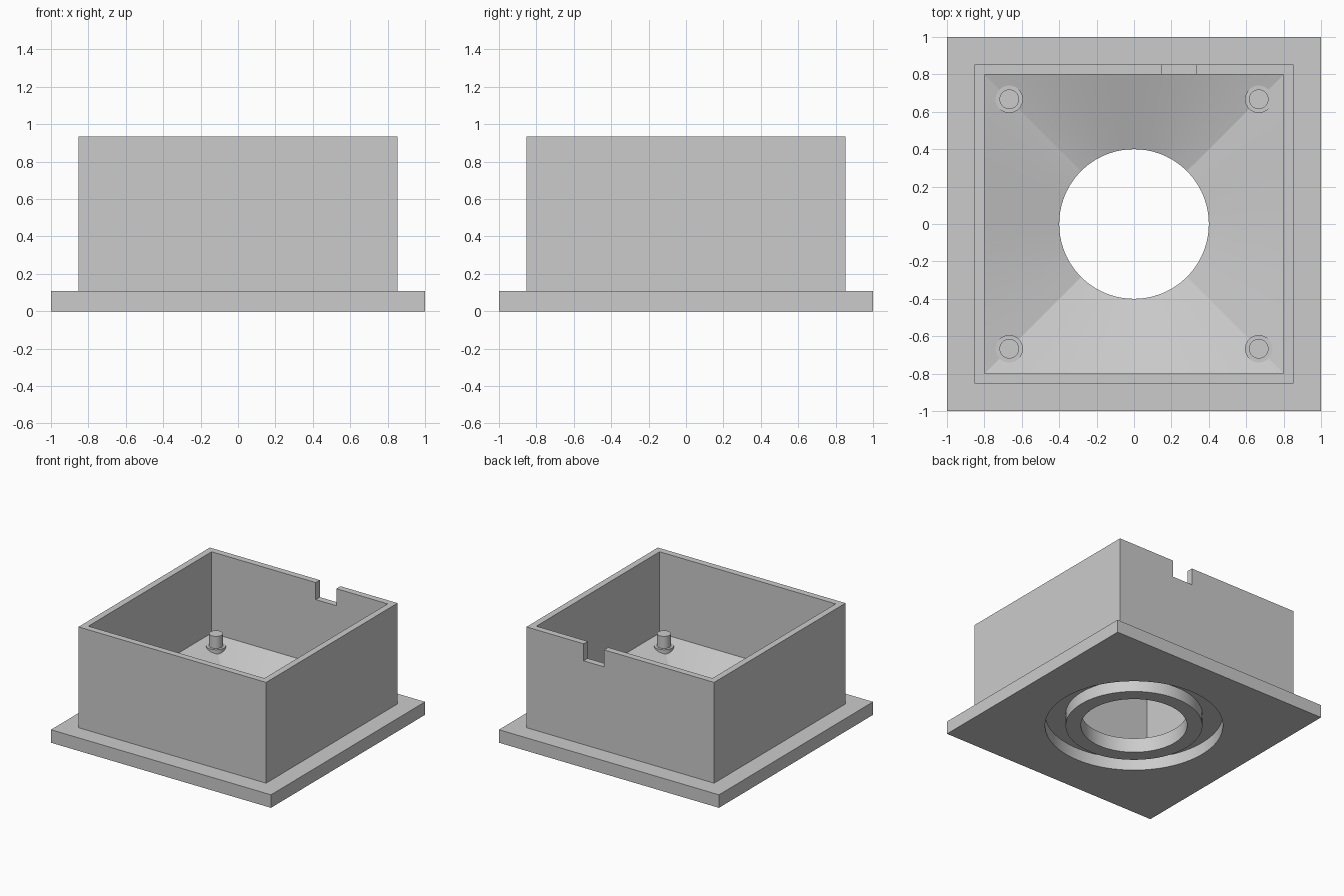
import bpy, bmesh, math

cube = bpy.data.objects.get("Cube")
if cube:
    bpy.data.objects.remove(cube, do_unlink=True)

grey = bpy.data.materials.new("light_grey")
grey.use_nodes = True
grey.diffuse_color = (0.6, 0.6, 0.6, 1)
grey.node_tree.nodes["Principled BSDF"].inputs["Base Color"].default_value = (0.6, 0.6, 0.6, 1)

SEGMENTS = 96


def ring(bm, kind, size, z):
    """Loop of points on a circle of a radius, or a square of a half width."""
    verts = []
    for i in range(SEGMENTS):
        a = math.tau * i / SEGMENTS
        c, s = math.cos(a), math.sin(a)
        k = size / max(abs(c), abs(s)) if kind == "square" else size
        verts.append(bm.verts.new((c * k, s * k, z)))
    return verts


def loft(name, sections, closed):
    """Skin consecutive loops; join the ends or cap them."""
    bm = bmesh.new()
    loops = [ring(bm, *sec) for sec in sections]
    pairs = list(zip(loops, loops[1:]))
    if closed:
        pairs.append((loops[-1], loops[0]))
    else:
        bm.faces.new(loops[0])
        bm.faces.new(loops[-1])
    for a, b in pairs:
        for i in range(SEGMENTS):
            j = (i + 1) % SEGMENTS
            bm.faces.new((a[i], a[j], b[j], b[i]))
    bmesh.ops.recalc_face_normals(bm, faces=bm.faces)
    mesh = bpy.data.meshes.new(name)
    bm.to_mesh(mesh)
    bm.free()
    mesh.materials.append(grey)
    obj = bpy.data.objects.new(name, mesh)
    bpy.context.collection.objects.link(obj)
    return obj


def smooth(obj):
    bpy.ops.object.select_all(action="DESELECT")
    obj.select_set(True)
    bpy.context.view_layer.objects.active = obj
    bpy.ops.object.shade_smooth_by_angle(angle=math.radians(15))


# Housing: bore, funnel floor, walls, flange and the groove underneath
PLATE, FLOOR, TOP = 0.107, 0.267, 0.935
BORE, INNER, OUTER = 0.4, 0.8, 0.853
GROOVE_IN, GROOVE_OUT, GROOVE_TOP = 0.515, 0.67, 0.1
housing = loft("housing", [
    ("circle", BORE, 0), ("circle", BORE, 0.12),
    ("square", INNER, FLOOR), ("square", INNER, TOP),
    ("square", OUTER, TOP), ("square", OUTER, PLATE),
    ("square", 1, PLATE), ("square", 1, 0),
    ("circle", GROOVE_OUT, 0), ("circle", GROOVE_OUT, GROOVE_TOP),
    ("circle", GROOVE_IN, GROOVE_TOP), ("circle", GROOVE_IN, 0),
], closed=True)

# Cable notch in the top of the back wall
NOTCH_DEPTH = 0.14
bpy.ops.mesh.primitive_cube_add(size=1, location=(0.24, 0.83, TOP))
cutter = bpy.context.object
cutter.name = "notch_cutter"
cutter.scale = (0.187, 0.2, 2 * NOTCH_DEPTH)
cutter.hide_render = True
cut = housing.modifiers.new("notch", "BOOLEAN")
cut.operation = "DIFFERENCE"
cut.solver = "EXACT"
cut.object = cutter
bpy.ops.object.select_all(action="DESELECT")
housing.select_set(True)
bpy.context.view_layer.objects.active = housing
bpy.ops.object.modifier_apply(modifier=cut.name)
bpy.data.objects.remove(cutter, do_unlink=True)
smooth(housing)

# Stepped mounting posts in the four corners
for side, sx in (("left", 1), ("right", -1)):
    for end, sy in (("front", -1), ("back", 1)):
        post = loft(f"{end}_{side}_post", [
            ("circle", 0.073, 0.15), ("circle", 0.073, 0.25),
            ("circle", 0.052, 0.25), ("circle", 0.052, 0.35),
        ], closed=False)
        post.location = (sx * 0.667, sy * 0.667, 0)
        smooth(post)
